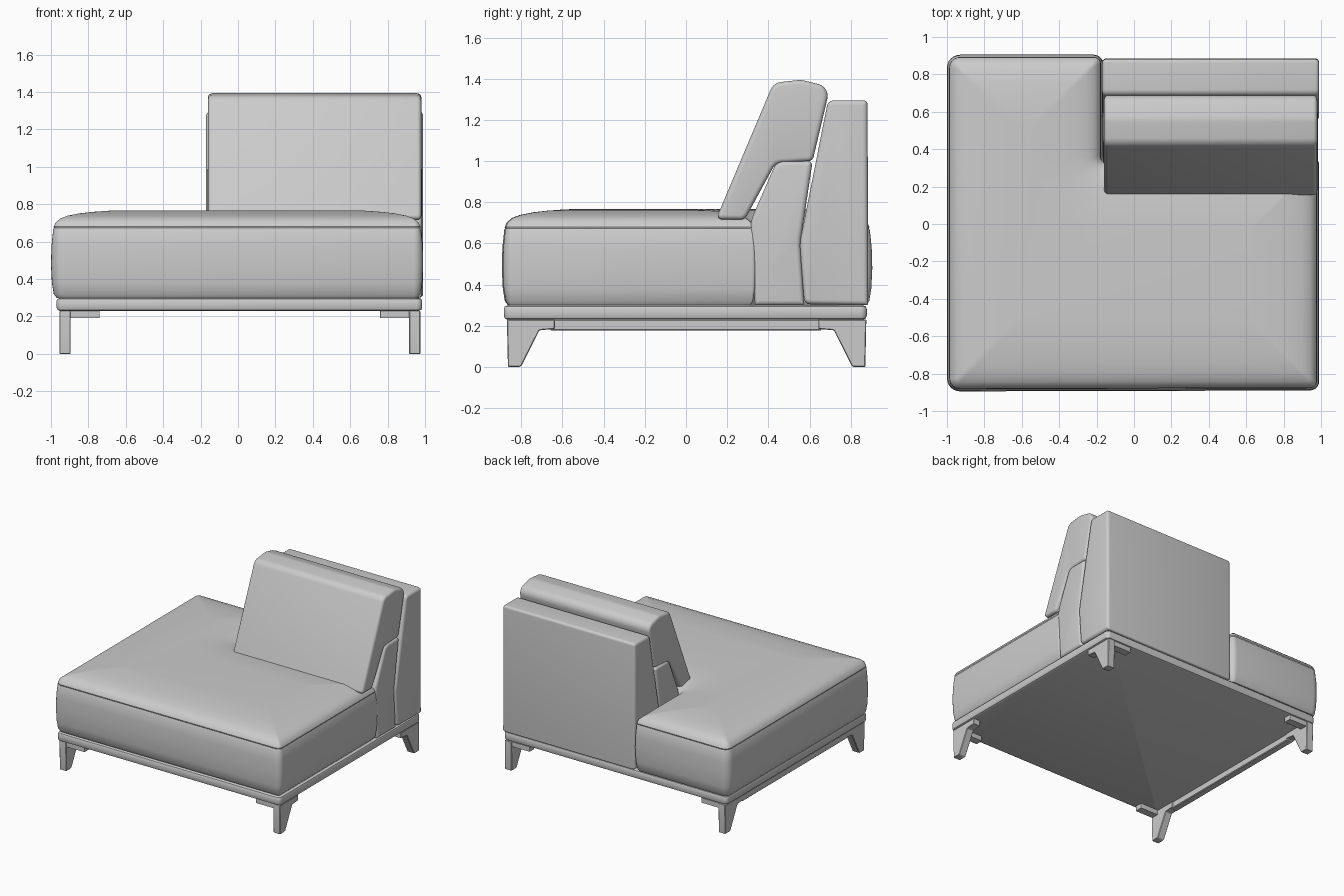
import bpy, bmesh, math
from mathutils import Vector

if "Cube" in bpy.data.objects:
    bpy.data.objects.remove(bpy.data.objects["Cube"])


def rounded(corners, inset, seg=6):
    """Inset a counter-clockwise outline of (u, v, radius) and round its corners."""
    pts, n = [Vector(c[:2]) for c in corners], len(corners)
    out = []
    for i, p in enumerate(pts):
        a = (p - pts[i - 1]).normalized()
        b = (pts[(i + 1) % n] - p).normalized()
        na, nb = Vector((-a.y, a.x)), Vector((-b.y, b.x))
        cross = a.x * b.y - a.y * b.x
        q = p + (na + nb) * inset / (1 + na.dot(nb))
        r = corners[i][2]
        r = max(r - inset, r * 0.3, 0.002) if cross > 0 else r + inset
        turn = math.atan2(cross, a.dot(b))
        side = 1 if turn > 0 else -1
        centre = q - a * r * math.tan(abs(turn) / 2) + na * side * r
        start = -na * side * r
        for k in range(seg + 1):
            t = turn * k / seg
            c, s = math.cos(t), math.sin(t)
            out.append(centre + Vector((start.x * c - start.y * s, start.x * s + start.y * c)))
    return out


def loft(name, corners, stations, axis):
    """Sweep the outline through (inset, position) stations along x or z."""
    bm = bmesh.new()
    rings = []
    for inset, t in stations:
        rings.append([bm.verts.new((t, p.x, p.y) if axis == 'x' else (p.x, p.y, t))
                      for p in rounded(corners, inset)])
    n = len(rings[0])
    for lo, hi in zip(rings, rings[1:]):
        for i in range(n):
            j = (i + 1) % n
            bm.faces.new((lo[i], lo[j], hi[j], hi[i]))
    bm.faces.new(rings[0][::-1])
    bm.faces.new(rings[-1])
    bmesh.ops.recalc_face_normals(bm, faces=bm.faces)
    me = bpy.data.meshes.new(name)
    bm.to_mesh(me)
    bm.free()
    ob = bpy.data.objects.new(name, me)
    bpy.context.collection.objects.link(ob)
    bpy.ops.object.select_all(action='DESELECT')
    ob.select_set(True)
    bpy.context.view_layer.objects.active = ob
    bpy.ops.object.shade_smooth_by_angle(angle=math.radians(35))
    return ob


def ends(x0, x1, r):
    """Softly rounded end caps between x0 and x1."""
    arc = [(r * (1 - math.sin(k * math.pi / 8)), r * (1 - math.cos(k * math.pi / 8)))
           for k in range(5)]
    return [(i, x0 + d) for i, d in arc] + [(i, x1 - d) for i, d in reversed(arc)]


def four_corners(ob):
    """Mirror a part to all four corners of the base."""
    ob.location = (0.01, 0.003, 0)
    m = ob.modifiers.new("corners", 'MIRROR')
    m.use_axis = (True, True, False)


# L-shaped seat with a seam and a domed top
seat_outline = [(-1.0, -0.895, 0.07), (0.99, -0.89, 0.05), (0.99, 0.34, 0.02),
                (-0.165, 0.34, 0.02), (-0.165, 0.905, 0.05), (-1.0, 0.905, 0.07)]
loft("seat", seat_outline,
     [(0.03, 0.30), (0.015, 0.32), (0.005, 0.38), (0, 0.48), (0.003, 0.58), (0.012, 0.665),
      (0.016, 0.672), (0.014, 0.68), (0.025, 0.703), (0.05, 0.724), (0.09, 0.739),
      (0.15, 0.751), (0.22, 0.759), (0.30, 0.765), (0.37, 0.768)], 'z')

# Inner support cushion of the backrest
loft("inner_back_cushion",
     [(0.335, 0.30, 0.01), (0.575, 0.30, 0.01), (0.555, 0.60, 0.2), (0.615, 1.0, 0.02),
      (0.44, 1.0, 0.06), (0.31, 0.70, 0.2)], ends(-0.165, 0.985, 0.022), 'x')

# Tall outer back
loft("outer_back",
     [(0.575, 0.305, 0.03), (0.885, 0.30, 0.01), (0.882, 1.295, 0.02),
      (0.69, 1.295, 0.035), (0.552, 0.60, 0.3)], ends(-0.17, 0.99, 0.022), 'x')

# Leaning back pillow hooked over the inner cushion
loft("back_pillow",
     [(0.145, 0.717, 0.02), (0.285, 0.715, 0.04), (0.435, 0.99, 0.06), (0.615, 1.0, 0.03),
      (0.70, 1.36, 0.06), (0.56, 1.395, 0.1), (0.425, 1.38, 0.06)],
     ends(-0.16, 0.98, 0.022), 'x')

# Platform base with rounded rim
base_outline = [(-0.97, -0.885, 0.03), (0.985, -0.885, 0.03),
                (0.985, 0.878, 0.03), (-0.97, 0.878, 0.03)]
loft("base", base_outline,
     [(0.018, 0.23), (0.005, 0.236), (0, 0.248), (0, 0.282), (0.005, 0.294), (0.018, 0.30)], 'z')

# Tapered legs with brackets along both edges
leg_profile = [(-0.873, 0.23, 0.003), (-0.868, 0.0, 0.005), (-0.805, 0.0, 0.02),
               (-0.715, 0.178, 0.01), (-0.64, 0.185, 0.003), (-0.64, 0.23, 0.003)]
four_corners(loft("leg", leg_profile, [(0.004, -0.965), (0, -0.961), (0, -0.909), (0.004, -0.905)], 'x'))
four_corners(loft("leg_bracket",
                  [(-0.96, -0.865, 0.004), (-0.75, -0.865, 0.004),
                   (-0.75, -0.805, 0.004), (-0.96, -0.805, 0.004)],
                  [(0, 0.192), (0, 0.23)], 'z'))

# Single side rail under the left edge
loft("side_rail", [(-0.66, 0.177, 0.01), (0.66, 0.177, 0.01),
                   (0.66, 0.23, 0.003), (-0.66, 0.23, 0.003)],
     [(0.005, -0.955), (0, -0.95), (0, -0.905), (0.005, -0.90)], 'x')
